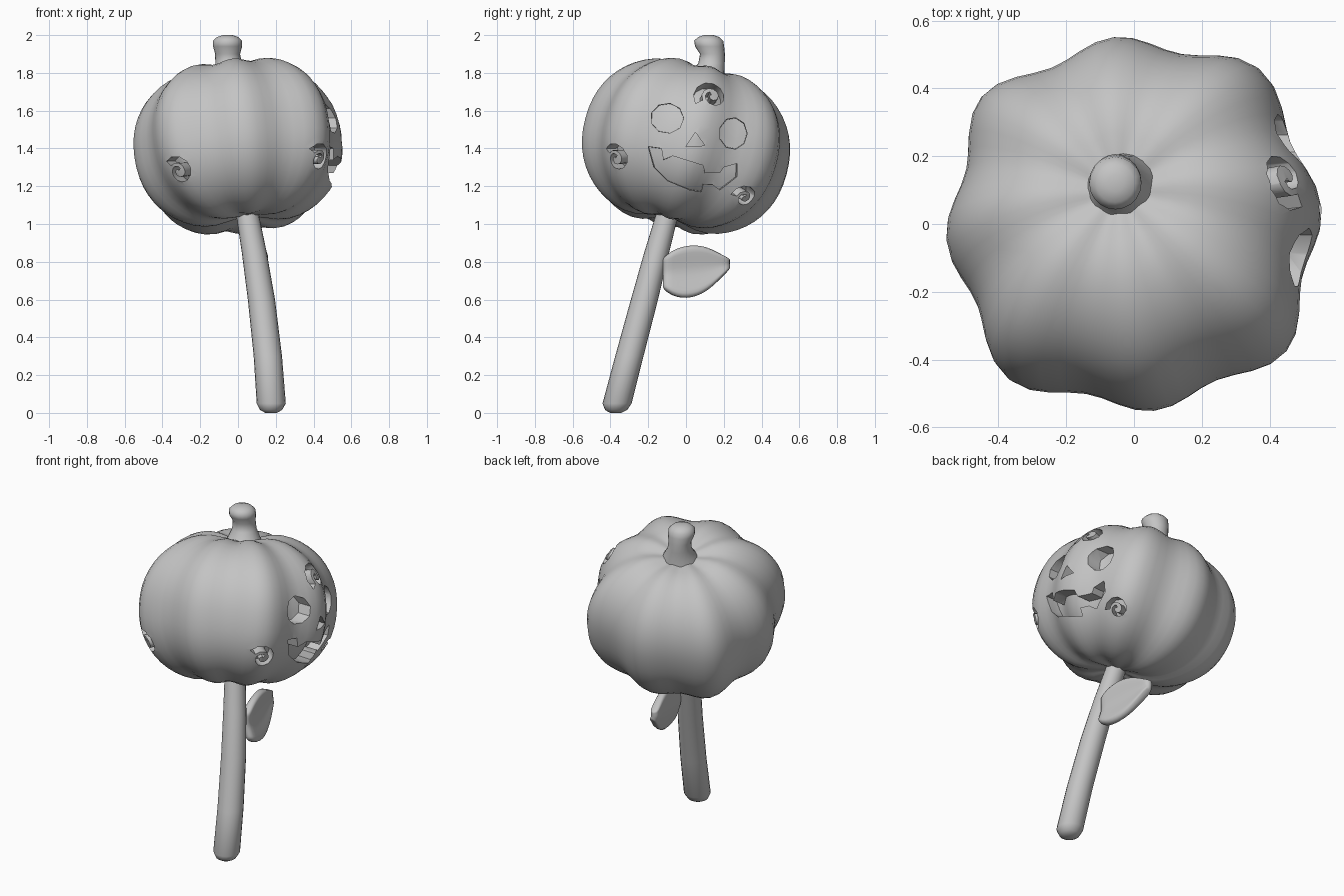
import bpy, bmesh
from math import sin, cos, pi, radians, exp
from mathutils import Vector

cube = bpy.data.objects.get("Cube")
if cube:
    bpy.data.objects.remove(cube, do_unlink=True)

grey = bpy.data.materials.new("plain_grey")
grey.use_nodes = True
GREY = (0.55, 0.55, 0.55, 1)
grey.diffuse_color = GREY
grey.node_tree.nodes["Principled BSDF"].inputs["Base Color"].default_value = GREY

CENTRE = Vector((0, 0, 1.412))
TILT = Vector((0, 0, 1)).rotation_difference(Vector((-0.10, 0.21, 0.78)))


def make(name, bm):
    bmesh.ops.recalc_face_normals(bm, faces=bm.faces)
    mesh = bpy.data.meshes.new(name)
    bm.to_mesh(mesh)
    bm.free()
    mesh.materials.append(grey)
    ob = bpy.data.objects.new(name, mesh)
    bpy.context.collection.objects.link(ob)
    return ob


def activate(ob):
    bpy.ops.object.select_all(action='DESELECT')
    ob.select_set(True)
    bpy.context.view_layer.objects.active = ob


def smooth(ob, angle):
    activate(ob)
    bpy.ops.object.shade_smooth_by_angle(angle=radians(angle))


def loft(name, rings):
    """Skin closed rings of points and cap both ends."""
    bm = bmesh.new()
    rows = [[bm.verts.new(p) for p in ring] for ring in rings]
    n = len(rows[0])
    for a, b in zip(rows, rows[1:]):
        for i in range(n):
            j = (i + 1) % n
            bm.faces.new((a[i], a[j], b[j], b[i]))
    bm.faces.new(rows[0])
    bm.faces.new(rows[-1])
    return make(name, bm)


def tube(name, sections, sides=20):
    rings = [[(x + r * cos(2 * pi * i / sides), y + r * sin(2 * pi * i / sides), z)
              for i in range(sides)] for x, y, z, r in sections]
    smooth(loft(name, rings), 60)


def signed_power(v, e):
    return (abs(v) ** e) * (1 if v > 0 else -1)


def gourd(name, scale):
    """Tilted eight-lobed body with dimpled ends and fuller diagonal lobes."""
    rows, cols = 28, 64
    rings = []
    for k in range(rows + 1):
        phi = (k / rows - 0.5) * pi * 0.99
        ring_r = cos(phi) ** 0.82
        ring = []
        for i in range(cols):
            a = 2 * pi * i / cols
            groove = 0.5 + 0.5 * cos(8 * (a - radians(28)))
            diagonal = sin(2 * (a - radians(5))) ** 2
            r = 0.555 * ring_r * (1 - 0.09 * groove) * (1 + 0.06 * diagonal)
            z = 0.45 * signed_power(sin(phi), 0.92)
            z *= 1 - 0.03 * groove * min(1, 3 * ring_r)
            z *= 1 - 0.14 * exp(-(r / 0.16) ** 2)
            ring.append(CENTRE + TILT @ (Vector((r * cos(a), r * sin(a), z)) * scale))
        rings.append(ring)
    return loft(name, rings)


def subtract(target, tool):
    activate(target)
    mod = target.modifiers.new("carve", 'BOOLEAN')
    mod.operation = 'DIFFERENCE'
    mod.solver = 'EXACT'
    mod.object = tool
    bpy.ops.object.modifier_apply(modifier=mod.name)


def carve(target, floor, outline, origin, direction, inner=0.2, taper=0.9):
    """Sink a flat outline into the target, down to the floor body."""
    d = Vector(direction).normalized()
    u = Vector((0, 0, 1)).cross(d).normalized()
    v = d.cross(u)
    base = Vector(origin)
    mid_p = sum(p for p, q in outline) / len(outline)
    mid_q = sum(q for p, q in outline) / len(outline)
    cutter = loft("cutter", [
        [base + u * (mid_p + (p - mid_p) * s) + v * (mid_q + (q - mid_q) * s) + d * h
         for p, q in outline] for h, s in ((-inner, taper), (0, 1), (0.25, 1))])
    subtract(cutter, floor)
    subtract(target, cutter)
    bpy.data.objects.remove(cutter, do_unlink=True)


def oval(y, z, ry, rz, sides=9):
    return [(y + ry * cos(2 * pi * i / sides), z + rz * sin(2 * pi * i / sides))
            for i in range(sides)]


def spiral(size, start, turns=1.25, steps=14):
    outer, inner = [], []
    for i in range(steps + 1):
        t = i / steps
        a = start - t * turns * 2 * pi
        r = size * (1 - 0.75 * t)
        w = size * (0.42 - 0.24 * t)
        outer.append((r * cos(a), r * sin(a)))
        inner.append(((r - w) * cos(a), (r - w) * sin(a)))
    return outer + inner[::-1]


# Body, with a smaller copy that limits the depth of the carvings
shell = gourd("pumpkin_body", 1.0)
floor = gourd("carving_floor", 0.86)
floor.hide_render = True

# Face: eyes, nose and toothed mouth
nose = [(0.0, 1.41), (0.10, 1.415), (0.05, 1.485)]
mouth = [(-.20, 1.41), (-.13, 1.40), (-.12, 1.34), (-.07, 1.36), (.09, 1.31),
         (.10, 1.27), (.18, 1.27), (.20, 1.30), (.27, 1.32), (.27, 1.25),
         (.18, 1.18), (.14, 1.21), (.09, 1.21), (.08, 1.17), (.02, 1.18),
         (-.10, 1.23), (-.17, 1.30)]
for outline in (oval(-0.10, 1.56, 0.088, 0.08), oval(0.25, 1.48, 0.075, 0.085), nose, mouth):
    carve(shell, floor, outline, (0.45, 0, 0), (1, 0, 0), 0.25)

# Carved curls
for size, start, place, facing in (
        (0.105, 3.6, (0.46, 0.14, 1.68), (0.9, 0.15, 0.3)),
        (0.09, 2.5, (0.43, -0.37, 1.345), (0.75, -0.65, -0.05)),
        (0.08, 3.0, (0.42, 0.33, 1.125), (0.8, 0.5, -0.35)),
        (0.09, 2.5, (-0.29, -0.42, 1.28), (-0.5, -0.85, -0.05))):
    carve(shell, floor, spiral(size, start), place, facing)
bpy.data.objects.remove(floor, do_unlink=True)
smooth(shell, 40)

# Stem and stick
tube("stem", [(-.03, .09, 1.74, .12), (-.035, .11, 1.80, .095), (-.05, .135, 1.85, .07),
              (-.055, .14, 1.90, .066), (-.055, .125, 1.94, .077), (-.055, .12, 1.97, .077),
              (-.055, .12, 1.99, .056), (-.055, .12, 2.0, .025)])
tube("stick", [(.175, -.372, 0, .03), (.175, -.37, .015, .058), (.176, -.365, .05, .077),
               (.158, -.30, .30, .075), (.124, -.22, .60, .072), (.086, -.155, .85, .066),
               (.05, -.10, 1.05, .06), (.03, -.06, 1.2, .06)])

# Leaf: folded along its midrib, thickened and rounded
bm = bmesh.new()
widths = [.08, .12, .137, .14, .13, .105, .065, .025]
across = [-1, -0.75, -0.4, 0, 0.4, 0.75, 1]
grid = []
for i, w in enumerate(widths):
    s = i / (len(widths) - 1)
    grid.append([bm.verts.new((0.135 - 0.07 * s + 0.2 * w * abs(t) - 0.12 * w * t,
                               -0.125 + 0.36 * s, 0.74 + 0.05 * s * s + w * t))
                 for t in across])
for a, b in zip(grid, grid[1:]):
    for j in range(len(across) - 1):
        bm.faces.new((a[j], a[j + 1], b[j + 1], b[j]))
leaf = make("leaf", bm)
solid = leaf.modifiers.new("thickness", 'SOLIDIFY')
solid.thickness = 0.05
solid.offset = 0
leaf.modifiers.new("rounding", 'SUBSURF').levels = 1
activate(leaf)
for name in ("thickness", "rounding"):
    bpy.ops.object.modifier_apply(modifier=name)
smooth(leaf, 50)
